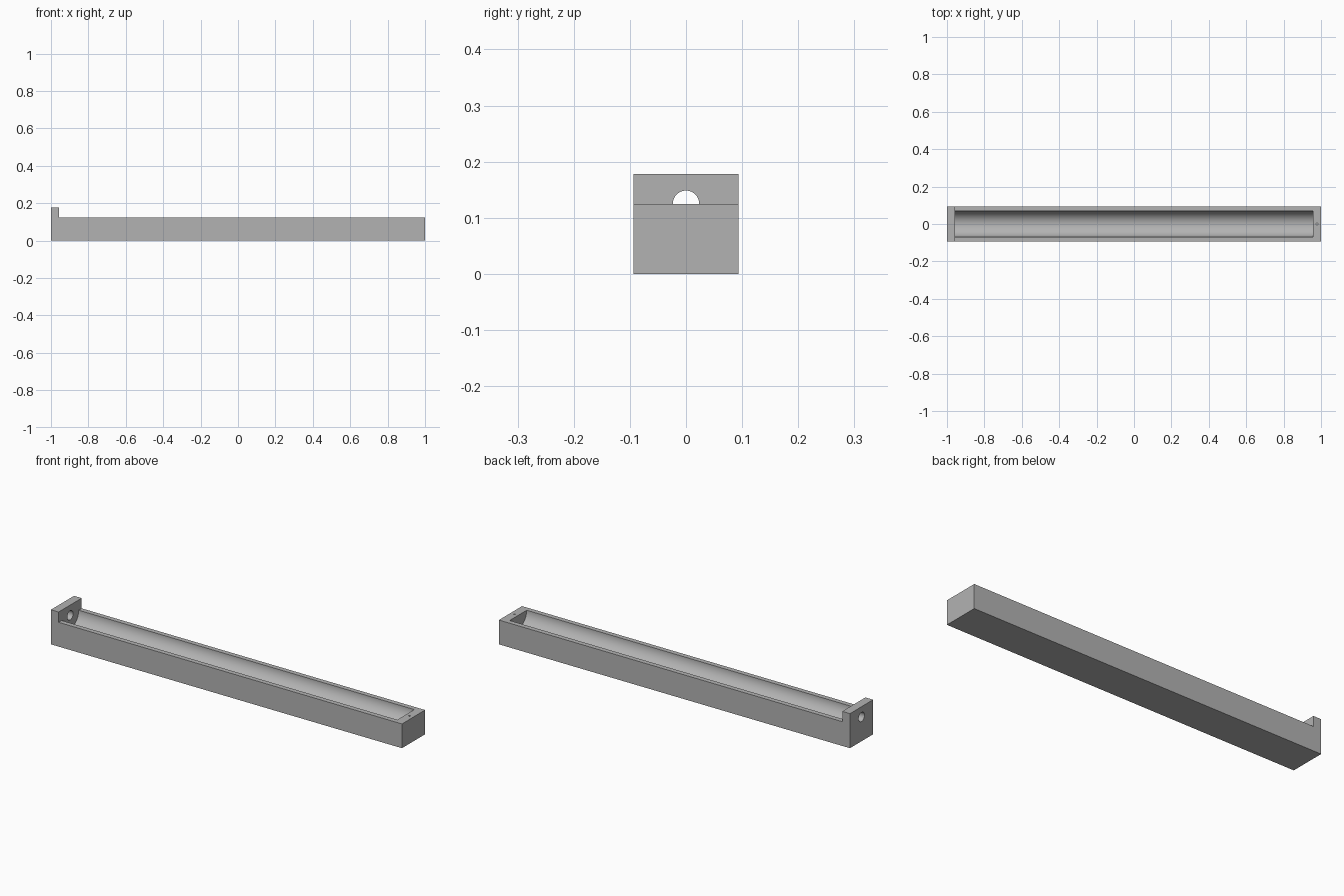
import bpy, bmesh, math
from mathutils import Matrix

if "Cube" in bpy.data.objects:
    bpy.data.objects.remove(bpy.data.objects["Cube"])

HALF_W, TOP, WALL_TOP = 0.094, 0.125, 0.178
WALL_X, CHANNEL_X = -0.956, 0.956

grey = bpy.data.materials.new("light grey")
grey.diffuse_color = (0.45, 0.45, 0.45, 1)
grey.use_nodes = True
grey.node_tree.nodes["Principled BSDF"].inputs["Base Color"].default_value = grey.diffuse_color


def new_object(name, bm):
    bmesh.ops.recalc_face_normals(bm, faces=bm.faces)
    mesh = bpy.data.meshes.new(name)
    bm.to_mesh(mesh)
    bm.free()
    mesh.materials.append(grey)
    obj = bpy.data.objects.new(name, mesh)
    bpy.context.collection.objects.link(obj)
    return obj


def cylinder(name, radius, start, end, centre, axis, sides):
    """Cylinder from start to end along axis, offset by centre."""
    bm = bmesh.new()
    turn = Matrix.Rotation(math.pi / 2, 4, 'Y') if axis == 'X' else Matrix()
    shift = Matrix.Translation(centre)
    middle = Matrix.Translation((0, 0, (start + end) / 2))
    bmesh.ops.create_cone(bm, cap_ends=True, segments=sides, radius1=radius,
                          radius2=radius, depth=end - start,
                          matrix=shift @ turn @ middle)
    return new_object(name, bm)


# Tray body with raised end wall: side profile extruded across the width
bm = bmesh.new()
profile = [(-1, 0), (1, 0), (1, TOP), (WALL_X, TOP), (WALL_X, WALL_TOP), (-1, WALL_TOP)]
face = bm.faces.new([bm.verts.new((x, -HALF_W, z)) for x, z in profile])
side = bmesh.ops.extrude_face_region(bm, geom=[face])
bmesh.ops.translate(bm, vec=(0, 2 * HALF_W, 0),
                    verts=[v for v in side["geom"] if isinstance(v, bmesh.types.BMVert)])
tray = new_object("trough_tray", bm)

# Round channel, hole through the end wall, small pin hole in the other end
cutters = [
    cylinder("channel_cutter", 0.069, WALL_X, CHANNEL_X, (0, 0, TOP), 'X', 96),
    cylinder("end_wall_hole_cutter", 0.0235, -1.05, -0.9, (0, 0, TOP), 'X', 48),
    cylinder("pin_hole_cutter", 0.005, TOP - 0.04, TOP + 0.05, (0.978, 0, 0), 'Z', 24),
]
bpy.context.view_layer.objects.active = tray
for cutter in cutters:
    mod = tray.modifiers.new(cutter.name, 'BOOLEAN')
    mod.operation = 'DIFFERENCE'
    mod.solver = 'EXACT'
    mod.object = cutter
    bpy.ops.object.modifier_apply(modifier=mod.name)
    bpy.data.objects.remove(cutter)

# Smooth channel and holes, sharp box edges
tray.select_set(True)
bpy.ops.object.shade_smooth_by_angle(angle=math.radians(30))
